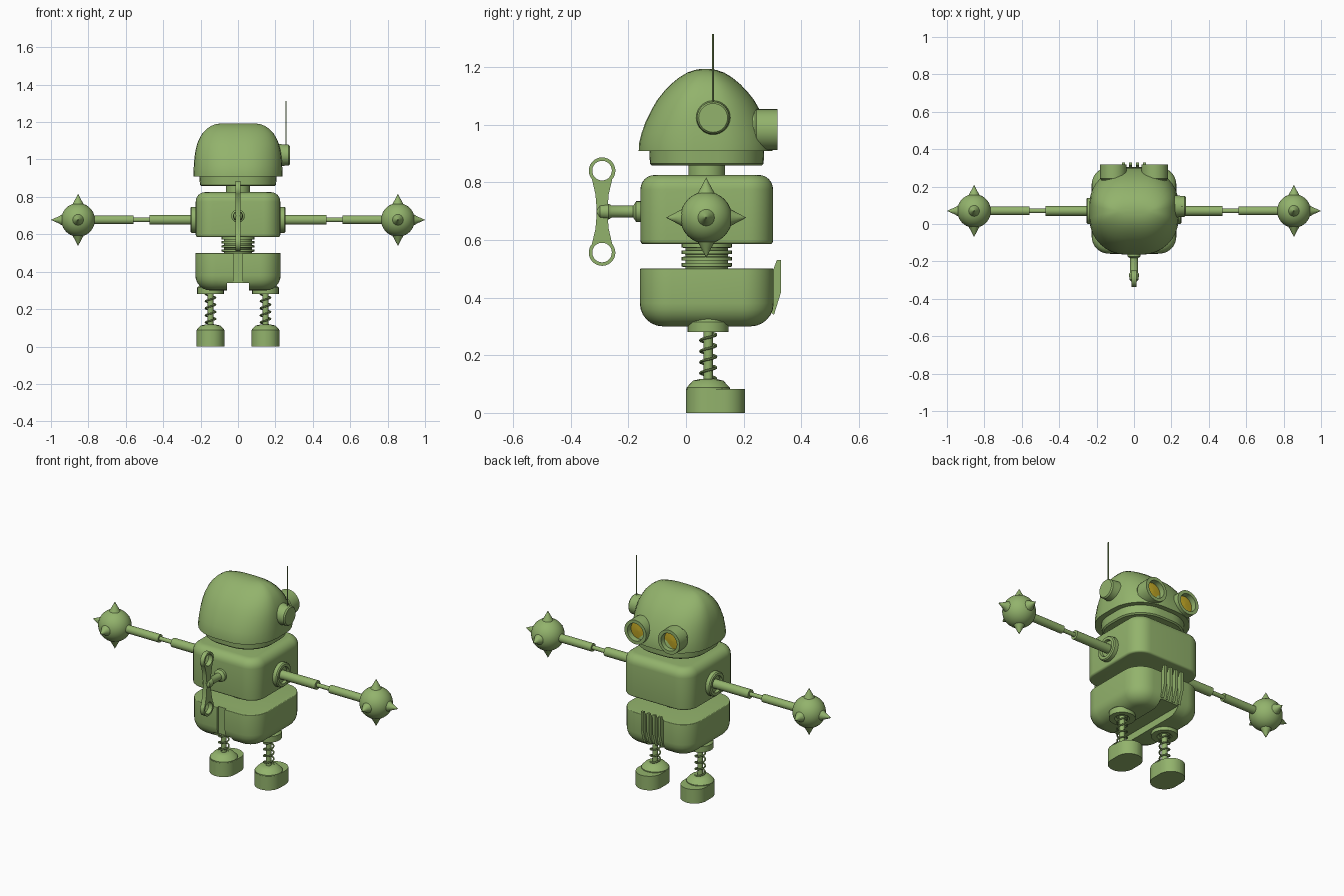
import bpy, bmesh
from math import sin, cos, pi, radians
from mathutils import Vector

if "Cube" in bpy.data.objects:
    bpy.data.objects.remove(bpy.data.objects["Cube"])


def material(name, rgb):
    m = bpy.data.materials.new(name)
    m.diffuse_color = (*rgb, 1)
    m.use_nodes = True
    m.node_tree.nodes["Principled BSDF"].inputs["Base Color"].default_value = m.diffuse_color
    return m


GREEN = material("green_paint", (0.29, 0.45, 0.15))
GOLD = material("gold_lens", (0.55, 0.40, 0.02))


def skin(name, rings, mat=GREEN):
    """Join equal-length rings of points into a closed, capped surface."""
    bm = bmesh.new()
    vs = [[bm.verts.new(p) for p in r] for r in rings]
    n = len(rings[0])
    for a, b in zip(vs, vs[1:]):
        for i in range(n):
            j = (i + 1) % n
            bm.faces.new((a[i], a[j], b[j], b[i]))
    bm.faces.new(vs[0][::-1])
    bm.faces.new(vs[-1])
    bmesh.ops.remove_doubles(bm, verts=bm.verts, dist=1e-5)
    bmesh.ops.recalc_face_normals(bm, faces=bm.faces)
    me = bpy.data.meshes.new(name)
    bm.to_mesh(me)
    bm.free()
    me.materials.append(mat)
    ob = bpy.data.objects.new(name, me)
    bpy.context.collection.objects.link(ob)
    return ob


def lathe(name, profile, loc=(0, 0, 0), axis=(0, 0, 1), n=32, mat=GREEN):
    """Turn (radius, height) points around an axis."""
    q = Vector(axis).to_track_quat('Z', 'Y')
    rings = [[q @ Vector((max(r, 1e-4) * cos(2 * pi * i / n), max(r, 1e-4) * sin(2 * pi * i / n), h)) + Vector(loc)
              for i in range(n)] for r, h in profile]
    return skin(name, rings, mat)


def loft(name, levels, cx=0, cy=0.072, seg=8):
    """Stack rounded rectangles: (z, half x, half y, corner x, corner y)."""
    rings = []
    for z, hx, hy, rx, ry in levels:
        ring = []
        for k, (sx, sy) in enumerate(((1, 1), (-1, 1), (-1, -1), (1, -1))):
            for i in range(seg + 1):
                a = (k + i / seg) * pi / 2
                ring.append((cx + sx * (hx - rx) + rx * cos(a), cy + sy * (hy - ry) + ry * sin(a), z))
        rings.append(ring)
    return skin(name, rings)


def soft_box(name, z0, z1, hx, hy, corner, r0, r1):
    """Rounded box with bottom edge radius r0 and top edge radius r1."""
    lev = []
    for zc, r, s in ((z0 + r0, r0, -1), (z1 - r1, r1, 1)):
        for i in range(7):
            a = pi / 2 * (i if s > 0 else 6 - i) / 6
            d = r * (1 - cos(a))
            lev.append((zc + s * r * sin(a), hx - d, hy - d, corner - d, corner - d))
    return loft(name, lev)


def cut(target, centre, size):
    bpy.ops.mesh.primitive_cube_add(size=1, location=centre)
    c = bpy.context.object
    c.scale = size
    m = target.modifiers.new("cut", 'BOOLEAN')
    m.operation, m.object, m.solver = 'DIFFERENCE', c, 'EXACT'
    bpy.context.view_layer.objects.active = target
    bpy.ops.object.modifier_apply(modifier=m.name)
    bpy.data.objects.remove(c)


def curve(name, splines, **props):
    """Poly curve object turned into a mesh; splines = [(points, cyclic)]."""
    cu = bpy.data.curves.new(name, 'CURVE')
    for k, v in props.items():
        setattr(cu, k, v)
    for pts, cyc in splines:
        s = cu.splines.new('POLY')
        s.points.add(len(pts) - 1)
        for p, co in zip(s.points, pts):
            p.co = (*co, 1)
        s.use_cyclic_u = cyc
    cu.materials.append(GREEN)
    ob = bpy.data.objects.new(name, cu)
    bpy.context.collection.objects.link(ob)
    bpy.ops.object.select_all(action='DESELECT')
    ob.select_set(True)
    bpy.context.view_layer.objects.active = ob
    bpy.ops.object.convert(target='MESH')
    return bpy.context.object


YC = 0.072

# Pelvis with bottom channel and rear groove
pelvis = soft_box("pelvis", 0.30, 0.50, 0.228, 0.232, 0.11, 0.08, 0.004)
cut(pelvis, (0, YC, 0.30), (0.12, 1, 0.08))
cut(pelvis, (0, -0.16, 0.40), (0.05, 0.03, 0.4))

# Plain ribs on the pelvis front
for i in range(4):
    x = -0.057 + i * 0.038
    skin("front_rib", [[(x + dx, y, z) for y, z in
                        ((0.29, 0.35), (0.305, 0.34), (0.33, 0.42), (0.33, 0.53), (0.315, 0.53), (0.30, 0.49))]
                       for dx in (-0.008, 0.008)])

# Ribbed waist
waist = [(0, 0.49)]
for i in range(4):
    z = 0.50 + i * 0.022
    waist += [(0.074, z), (0.074, z + 0.006), (0.087, z + 0.007), (0.087, z + 0.019), (0.074, z + 0.02)]
lathe("waist", waist + [(0, 0.6)], (0, YC, 0))

# Torso, neck, jaw
soft_box("torso", 0.585, 0.825, 0.226, 0.23, 0.09, 0.012, 0.05)
lathe("neck", [(0, 0.81), (0.064, 0.81), (0.064, 0.88), (0, 0.88)], (0, YC, 0))
loft("jaw", [(z, x, y, x * 0.8, y * 0.8) for z, x, y in
             ((0.857, 0.195, 0.19), (0.864, 0.203, 0.197), (0.92, 0.208, 0.2))])

# Head dome: nearly round from the side, boxier from the front
loft("head", [(z, x, y, x * 0.82, y * 0.82) for z, x, y in (
    (0.908, 0.238, 0.232), (0.935, 0.238, 0.231), (0.97, 0.236, 0.222), (1.01, 0.233, 0.208),
    (1.05, 0.227, 0.188), (1.085, 0.218, 0.168), (1.115, 0.205, 0.144), (1.14, 0.19, 0.12),
    (1.163, 0.168, 0.092), (1.18, 0.143, 0.064), (1.189, 0.118, 0.038), (1.193, 0.09, 0.016))], cy=0.068)

# Ear with antenna
lathe("ear", [(0, 0), (0.062, 0), (0.056, 0.055), (0.056, 0.07), (0.05, 0.077), (0, 0.077)],
      (0.2, 0.094, 1.023), (1, 0, 0))
lathe("antenna", [(0, 0), (0.003, 0), (0.003, 0.26), (0, 0.26)], (0.257, 0.094, 1.053), n=8)

# Heel springs share one helix
helix = [(0.027 * cos(t), 0.027 * sin(t), 0.11 + 0.17 * t / (9 * pi)) for t in (i * 9 * pi / 108 for i in range(109))]

for s in (-1, 1):
    # Eyes with recessed lenses
    lathe("eye_tube", [(0, 0), (0.062, 0), (0.066, 0.1), (0.071, 0.105), (0.071, 0.178), (0.052, 0.178),
                       (0.05, 0.14), (0, 0.14)], (s * 0.11, 0.139, 0.982), (0, 1, 0))
    lathe("eye_lens", [(0, 0), (0.05, 0), (0.05, 0.006), (0, 0.012)], (s * 0.11, 0.28, 0.982), (0, 1, 0), mat=GOLD)

    # Feet
    loft("toe", [(z, 0.075, 0.1025, 0.0745, 0.0745) for z in (0, 0.083)], s * 0.147, 0.1025)
    lathe("heel", [(0, 0), (0.075, 0), (0.075, 0.088), (0.052, 0.112), (0.03, 0.117), (0, 0.117)],
          (s * 0.147, 0.077, 0))

    # Legs with springs and hip sockets
    lathe("leg_rod", [(0, 0.1), (0.016, 0.1), (0.016, 0.29), (0, 0.29)], (s * 0.147, 0.077, 0), n=16)
    sp = curve("leg_spring", [([(x + s * 0.147, y + 0.077, z) for x, y, z in helix], False)],
               dimensions='3D', bevel_depth=0.0045, bevel_resolution=2)
    lathe("hip_socket", [(0.03, 0.29), (0.04, 0.28), (0.071, 0.28), (0.071, 0.315), (0.045, 0.337), (0, 0.337)],
          (s * 0.147, 0.077, 0))

    # Shoulder and telescopic arm
    ax, o = (s, 0, 0), (0, YC - 0.002, 0.677)
    lathe("shoulder", [(0, 0.2), (0.07, 0.2), (0.07, 0.248), (0.064, 0.254), (0.048, 0.254), (0.044, 0.24),
                       (0, 0.24)], o, ax)
    lathe("arm", [(0, 0.2), (0.026, 0.2), (0.026, 0.472), (0.012, 0.472), (0.012, 0.558), (0.023, 0.558),
                  (0.023, 0.8), (0, 0.8)], o, ax, n=24)

    # Spiked ball hand
    c = Vector((s * 0.855, o[1], o[2]))
    lathe("ball_hand", [(0.09 * sin(pi * i / 20), -0.09 * cos(pi * i / 20)) for i in range(21)], c, ax)
    for d in ((s, 0, 0), (0, 1, 0), (0, -1, 0), (0, 0, 1), (0, 0, -1)):
        lathe("hand_spike", [(0, 0.07), (0.033, 0.078), (0.018, 0.105), (0, 0.145 if d[0] else 0.139)], c, d, n=16)

# Wind-up key: shaft and two-looped blade
lathe("key_shaft", [(0, 0), (0.036, 0), (0.036, 0.045), (0.021, 0.055), (0.021, 0.13), (0.027, 0.14),
                    (0.024, 0.17), (0.012, 0.182), (0, 0.182)], (0, -0.128, 0.698), (0, -1, 0), n=24)


def arc(cy, r, a0, a1, n=28):
    return [(r * cos(radians(a0 + (a1 - a0) * i / n)), cy + r * sin(radians(a0 + (a1 - a0) * i / n)), 0)
            for i in range(n + 1)]


outline = (arc(0.142, 0.046, -40, 220) + [(-0.023, 0.06, 0), (-0.018, 0, 0), (-0.023, -0.06, 0)]
           + arc(-0.142, 0.046, 140, 400) + [(0.023, -0.06, 0), (0.018, 0, 0), (0.023, 0.06, 0)])
blade = curve("key_blade", [(outline, True)] + [(arc(c, 0.034, 0, 347)[:-1], True) for c in (0.142, -0.142)],
              dimensions='2D', fill_mode='BOTH', extrude=0.013)
blade.location = (0, -0.291, 0.698)
blade.rotation_euler = (pi / 2, 0, pi / 2)

# Smooth shading with crisp edges
bpy.ops.object.select_all(action='SELECT')
bpy.context.view_layer.objects.active = pelvis
bpy.ops.object.shade_smooth_by_angle(angle=radians(35))
